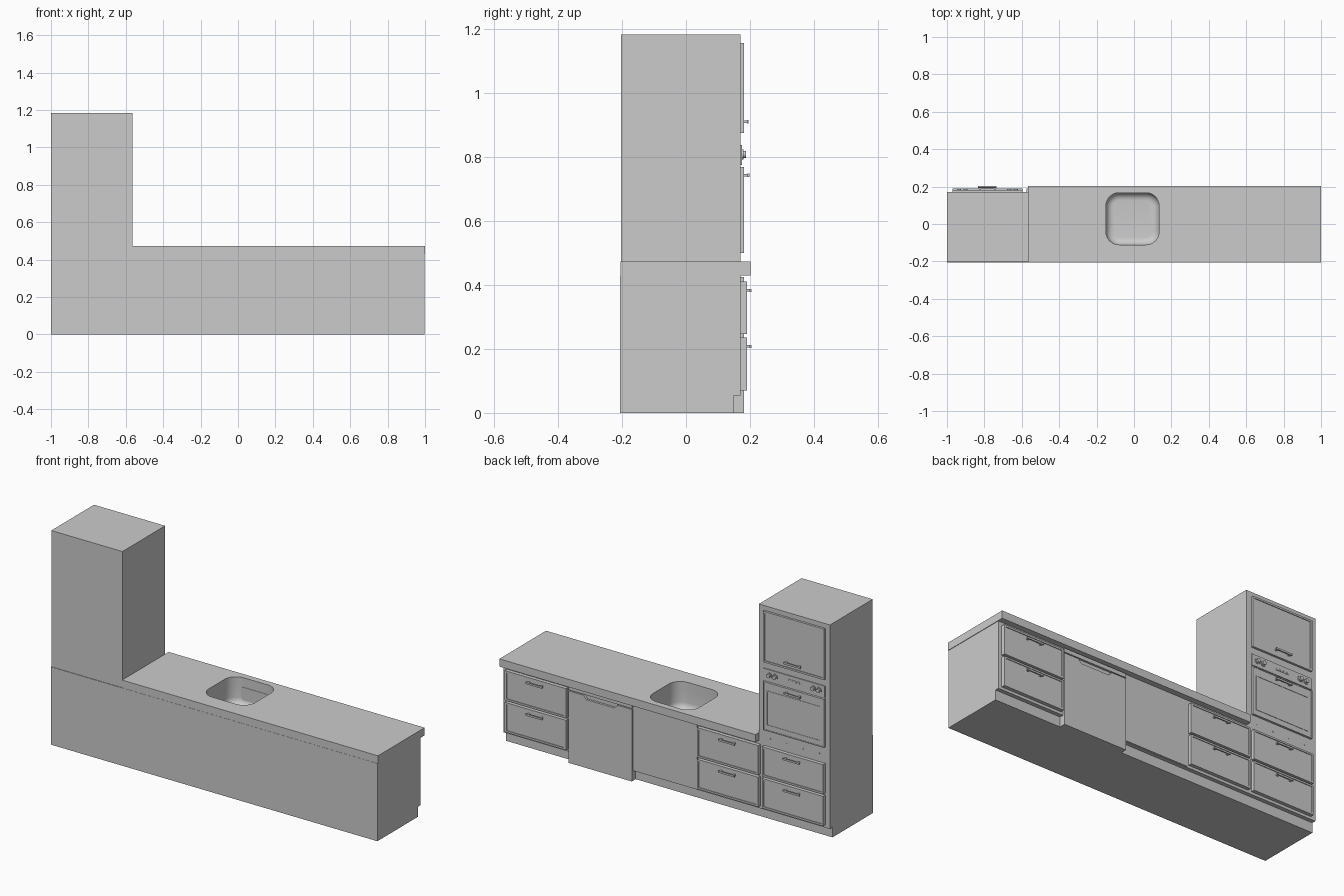
import bpy, bmesh, math
from mathutils import Vector, Matrix

if "Cube" in bpy.data.objects:
    bpy.data.objects.remove(bpy.data.objects["Cube"])


def finish(name, bm, smooth=False):
    bmesh.ops.recalc_face_normals(bm, faces=bm.faces[:])
    me = bpy.data.meshes.new(name)
    bm.to_mesh(me)
    bm.free()
    ob = bpy.data.objects.new(name, me)
    bpy.context.collection.objects.link(ob)
    if smooth:
        activate(ob)
        bpy.ops.object.shade_smooth_by_angle(angle=math.radians(35))
    return ob


def activate(ob):
    bpy.ops.object.select_all(action='DESELECT')
    ob.select_set(True)
    bpy.context.view_layer.objects.active = ob


def add_box(bm, x, y, z):
    size = Vector((x[1] - x[0], y[1] - y[0], z[1] - z[0]))
    mid = Vector((sum(x) / 2, sum(y) / 2, sum(z) / 2))
    bmesh.ops.create_cube(bm, size=1, matrix=Matrix.Translation(mid) @ Matrix.Diagonal((*size, 1)))


def box(name, x, y, z):
    bm = bmesh.new()
    add_box(bm, x, y, z)
    return finish(name, bm)


def prism(name, points, offset):
    bm = bmesh.new()
    face = bm.faces.new([bm.verts.new(p) for p in points])
    out = bmesh.ops.extrude_face_region(bm, geom=[face])
    bmesh.ops.translate(bm, vec=offset, verts=[v for v in out['geom'] if isinstance(v, bmesh.types.BMVert)])
    return finish(name, bm)


def panel(name, x, y, z, rim=0.014, depth=0.004):
    """Front with a sunken field inside a raised rim."""
    bm = bmesh.new()
    add_box(bm, x, y, z)
    bm.normal_update()
    face = max(bm.faces, key=lambda f: f.normal.y)
    bmesh.ops.inset_region(bm, faces=[face], thickness=rim)
    out = bmesh.ops.extrude_face_region(bm, geom=[face])
    bmesh.ops.delete(bm, geom=[face], context='FACES_ONLY')
    bmesh.ops.translate(bm, vec=(0, -depth, 0),
                        verts=[v for v in out['geom'] if isinstance(v, bmesh.types.BMVert)])
    return finish(name, bm)


def handle(name, cx, y0, y1, z):
    bm = bmesh.new()
    add_box(bm, (cx - 0.05, cx + 0.05), (y1 - 0.006, y1), (z - 0.005, z + 0.005))
    for s in (-1, 1):
        px = cx + s * 0.04
        add_box(bm, (px - 0.005, px + 0.005), (y0, y1 - 0.005), (z - 0.004, z + 0.004))
    finish(name, bm)


def disc(name, x, y0, y1, z, r, sides=24):
    bm = bmesh.new()
    m = Matrix.Translation((x, (y0 + y1) / 2, z)) @ Matrix.Rotation(math.pi / 2, 4, 'X')
    bmesh.ops.create_cone(bm, cap_ends=True, segments=sides, radius1=r, radius2=r,
                          depth=y1 - y0, matrix=m)
    finish(name, bm, True)


FACE = 0.17
TOWER, LEFT, SINK, WASHER, RIGHT = -0.784, -0.388, 0.003, 0.397, 0.789
HALF = 0.187

# Long base with recessed toe kick, worktop and tower
kick = [(-0.206, 0), (0.148, 0), (0.148, 0.055), (FACE, 0.055), (FACE, 0.43), (-0.206, 0.43)]
base = prism("base_cabinet", [(-1, y, z) for y, z in kick], (1.997, 0, 0))
top = box("worktop", (-0.566, 1), (-0.205, 0.202), (0.43, 0.473))
box("tower_cabinet", (-1, -0.565), (-0.203, FACE), (0.43, 1.183))

# Sink bowl, cut through worktop and base with a rounded floor
bm = bmesh.new()
cx, cy, hx, hy, r = -0.008, 0.028, 0.142, 0.139, 0.07
levels = [(0, 0.52), (0, 0.36)]
for i in range(1, 7):
    a = math.pi / 2 * i / 6
    levels.append((0.04 * (1 - math.cos(a)), 0.36 - 0.04 * math.sin(a)))
rings = []
for inset, z in levels:
    ring = []
    for q, (sx, sy) in enumerate([(1, 1), (-1, 1), (-1, -1), (1, -1)]):
        for k in range(9):
            a = math.pi / 2 * (q + k / 8)
            ring.append(bm.verts.new((cx + sx * (hx - r) + (r - inset) * math.cos(a),
                                      cy + sy * (hy - r) + (r - inset) * math.sin(a), z)))
    rings.append(ring)
for lo, hi in zip(rings, rings[1:]):
    for i in range(len(lo)):
        j = (i + 1) % len(lo)
        bm.faces.new((lo[i], lo[j], hi[j], hi[i]))
bm.faces.new(rings[0])
bm.faces.new(rings[-1])
cutter = finish("sink_cutter", bm)
cutter.hide_render = True
for ob in (base, top):
    mod = ob.modifiers.new("sink", 'BOOLEAN')
    mod.operation, mod.solver, mod.object = 'DIFFERENCE', 'EXACT', cutter
    activate(ob)
    bpy.ops.object.modifier_apply(modifier=mod.name)
    bpy.ops.object.shade_smooth_by_angle(angle=math.radians(35))
bpy.data.objects.remove(cutter)

# Drawer pairs
for label, c in (("tower", TOWER), ("left", LEFT), ("right", RIGHT)):
    for row, z0, z1, hz in (("lower", 0.07, 0.235, 0.208), ("upper", 0.246, 0.41, 0.383)):
        panel(f"{label}_{row}_drawer", (c - HALF, c + HALF), (FACE - 0.005, 0.19), (z0, z1))
        handle(f"{label}_{row}_drawer_handle", c, 0.184, 0.204, hz)

# Plain sink door
box("sink_door", (SINK - 0.193, SINK + 0.193), (FACE - 0.005, 0.174), (0.058, 0.42))

# Dishwasher front with a grip notch, and the strip above
notch = [(-0.193, 0), (0.193, 0), (0.193, 0.398), (0.105, 0.398), (0.085, 0.378),
         (-0.085, 0.378), (-0.105, 0.398), (-0.193, 0.398)]
prism("dishwasher_door", [(WASHER + x, 0.145, z) for x, z in notch], (0, 0.037, 0))
box("dishwasher_strip", (WASHER - 0.193, WASHER + 0.193), (FACE - 0.005, 0.182), (0.403, 0.425))

# Tower upper door
TX = (TOWER - HALF, TOWER + HALF)
panel("tower_door", TX, (FACE - 0.005, 0.182), (0.875, 1.157))
handle("tower_door_handle", TOWER, 0.176, 0.196, 0.91)

# Oven: control panel, knobs, display, buttons, door
box("oven_control_panel", TX, (FACE - 0.005, 0.175), (0.775, 0.838))
for s in (-1, 1):
    for d in (0.117, 0.152):
        disc("oven_knob_ring", TOWER + s * d, 0.174, 0.179, 0.808, 0.016)
        disc("oven_knob", TOWER + s * d, 0.178, 0.188, 0.808, 0.011)
box("oven_display", (TOWER - 0.04, TOWER + 0.04), (0.174, 0.177), (0.803, 0.819))
for i in range(4):
    disc("oven_button", TOWER + (i - 1.5) * 0.022, 0.176, 0.179, 0.811, 0.004, 12)
panel("oven_door", TX, (FACE - 0.005, 0.182), (0.5, 0.768), rim=0.008, depth=0.002)
panel("oven_window", (TOWER - 0.165, TOWER + 0.165), (0.178, 0.182), (0.53, 0.722), rim=0.006, depth=0.003)
handle("oven_handle", TOWER, 0.178, 0.198, 0.743)

# Small studs under the oven
for i in range(4):
    disc("oven_stud", TOWER + (i - 1.5) * 0.1, 0.168, 0.172, 0.455, 0.004, 12)
